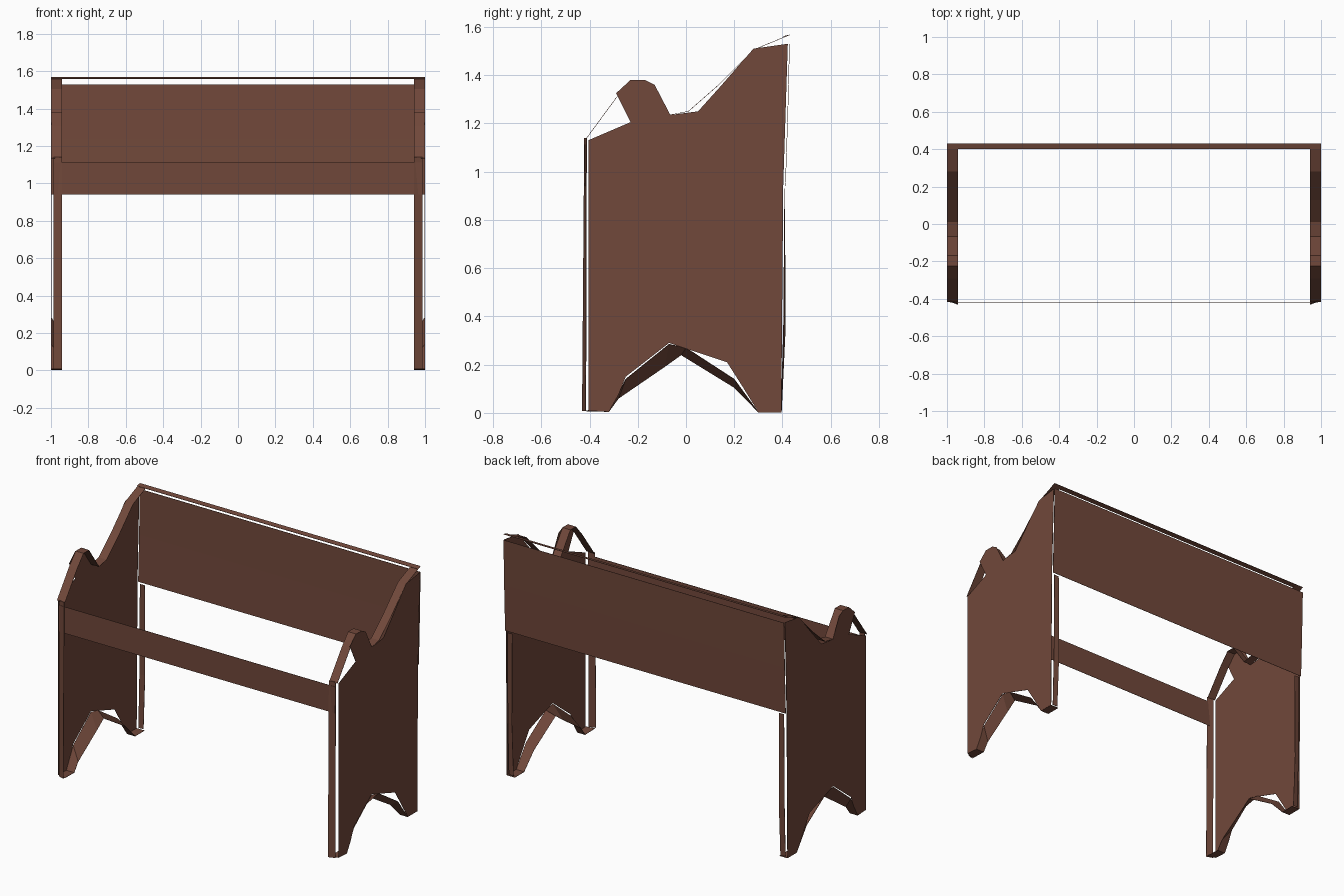
import bpy

cube = bpy.data.objects.get("Cube")
if cube:
    bpy.data.objects.remove(cube, do_unlink=True)

wood = bpy.data.materials.new("brown_wood")
wood.use_nodes = True
color = (0.165, 0.065, 0.043, 1)
wood.diffuse_color = color
bsdf = next(n for n in wood.node_tree.nodes if n.type == 'BSDF_PRINCIPLED')
bsdf.inputs["Base Color"].default_value = color
bsdf.inputs["Roughness"].default_value = 0.8


def sheet(name, verts, faces):
    """Thin board skin with a slight thickness."""
    mesh = bpy.data.meshes.new(name)
    mesh.from_pydata(verts, [], faces)
    mesh.materials.append(wood)
    ob = bpy.data.objects.new(name, mesh)
    bpy.context.collection.objects.link(ob)
    mod = ob.modifiers.new("thickness", 'SOLIDIFY')
    mod.thickness = 0.002
    mod.offset = 0
    return ob


def strip(name, x_in, x_out, inner, outer=None):
    """Ribbon bridging two (y, z) paths at different x."""
    outer = outer or inner
    n = len(inner)
    verts = [(x_in, y, z) for y, z in inner] + [(x_out, y, z) for y, z in outer]
    return sheet(name, verts, [(i, i + 1, n + i + 1, n + i) for i in range(n - 1)])


IN, EDGE, OUT = 0.942, 0.985, 0.999

# Shaped outline of the side panels: foot arch, then notched top
panel = [(-0.405, 0.01), (-0.32, 0.005), (-0.28, 0.075), (-0.25, 0.15),
         (-0.07, 0.29), (0.17, 0.21), (0.24, 0.10), (0.30, 0.003), (0.395, 0.003),
         (0.403, 0.94), (0.422, 1.53), (0.28, 1.51), (0.14, 1.35), (0.05, 1.25),
         (-0.065, 1.235), (-0.13, 1.36), (-0.17, 1.38), (-0.23, 1.38),
         (-0.29, 1.325), (-0.23, 1.205), (-0.405, 1.13)]

# Edge bands that run along the panels
top_path = [(-0.415, 1.135), (-0.29, 1.305), (-0.225, 1.38), (-0.17, 1.38),
            (-0.068, 1.235), (0.01, 1.25), (0.13, 1.355), (0.28, 1.505),
            (0.34, 1.53), (0.43, 1.567)]
arch_in = [(-0.42, 0.008), (-0.32, 0.005), (-0.28, 0.06), (-0.09, 0.19),
           (-0.02, 0.24), (0.20, 0.105), (0.30, 0.003), (0.395, 0.003)]
arch_out = [(-0.405, 0.01), (-0.32, 0.005), (-0.25, 0.14), (-0.07, 0.285),
            (0.0, 0.27), (0.20, 0.14), (0.30, 0.003), (0.395, 0.003)]

for side, s in (("left", 1), ("right", -1)):
    sheet(side + "_panel", [(s * OUT, y, z) for y, z in panel], [range(len(panel))])
    strip(side + "_top_edge", s * IN, s * OUT, top_path)
    strip(side + "_arch_edge", s * IN, s * OUT, arch_in, arch_out)
    strip(side + "_front_edge", s * IN, s * EDGE,
          [(-0.43, 0.008), (-0.421, 1.14)], [(-0.415, 0.008), (-0.412, 1.14)])
    strip(side + "_back_edge", s * 0.95, s * EDGE,
          [(0.396, 0.01), (0.412, 0.35), (0.409, 0.93)],
          [(0.394, 0.01), (0.404, 0.35), (0.409, 0.93)])

# Boards joining the two sides
strip("back_board", -OUT, OUT, [(0.412, 0.94), (0.422, 1.24), (0.429, 1.53)])
strip("back_top_edge", -OUT, OUT, [(0.40, 1.56), (0.43, 1.567)])
strip("front_rail", -EDGE, EDGE, [(-0.418, 0.94), (-0.42, 1.112)])
